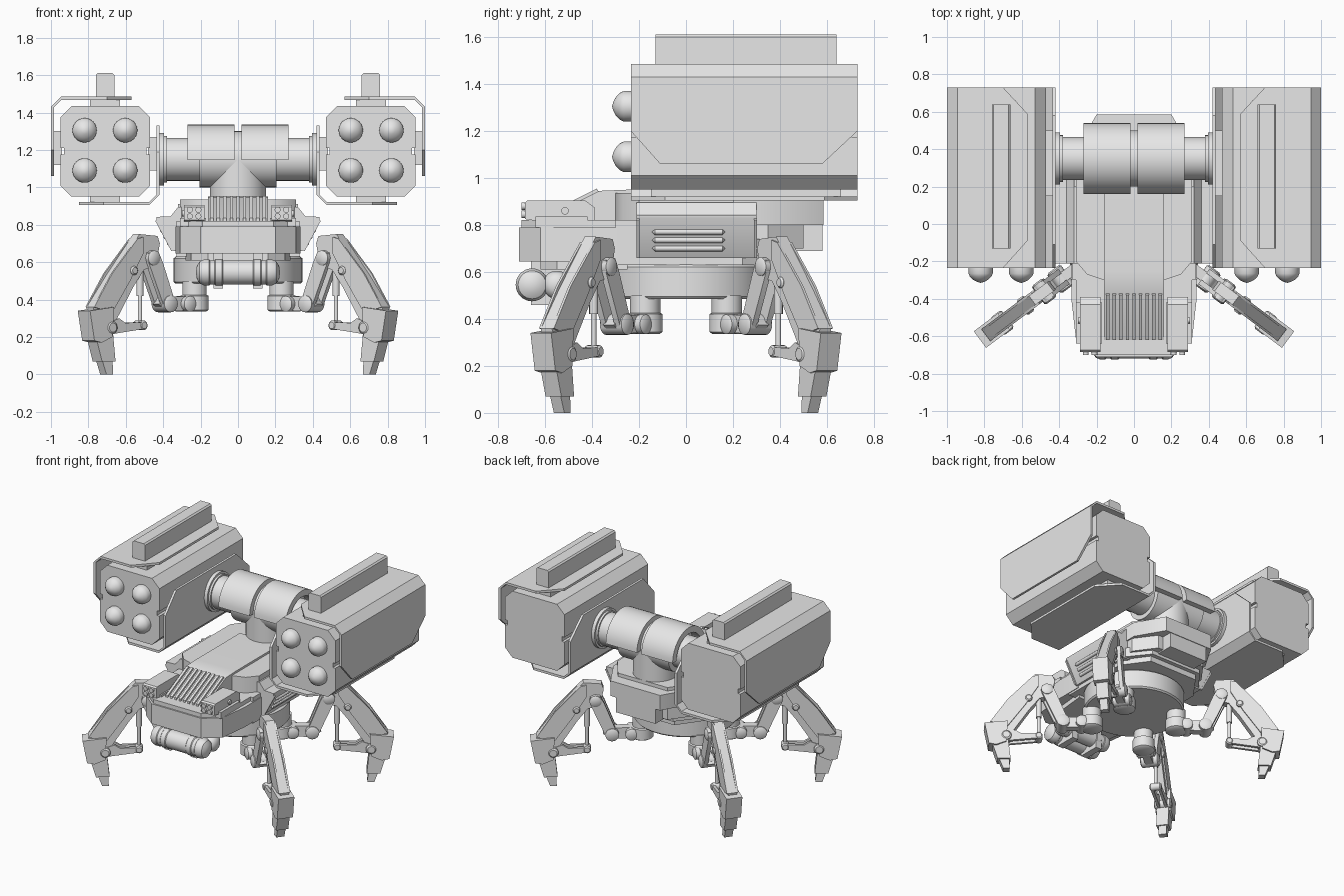
import bpy, bmesh, math
from mathutils import Vector, Matrix

cube = bpy.data.objects.get("Cube")
if cube:
    bpy.data.objects.remove(cube, do_unlink=True)

grey = bpy.data.materials.new("plain grey")
grey.use_nodes = True
grey.diffuse_color = (0.8, 0.8, 0.8, 1)
for node in grey.node_tree.nodes:
    if node.type == 'BSDF_PRINCIPLED':
        node.inputs["Base Color"].default_value = (0.8, 0.8, 0.8, 1)

LEG_TURN = Matrix.Rotation(-math.atan2(0.6, 0.8), 4, 'Z')


def finish(name, bm, mirror="", matrix=None):
    """Turn a bmesh into an object, smooth below 35 degrees, mirrored on the given axes."""
    bmesh.ops.remove_doubles(bm, verts=bm.verts, dist=0.0001)
    bmesh.ops.recalc_face_normals(bm, faces=bm.faces)
    for f in bm.faces:
        f.smooth = True
    for e in bm.edges:
        e.smooth = e.is_manifold and e.calc_face_angle(0) < math.radians(35)
    if matrix:
        bm.transform(matrix)
    me = bpy.data.meshes.new(name)
    bm.to_mesh(me)
    bm.free()
    me.materials.append(grey)
    ob = bpy.data.objects.new(name, me)
    bpy.context.collection.objects.link(ob)
    if mirror:
        mod = ob.modifiers.new("mirror", 'MIRROR')
        mod.use_axis = [a in mirror for a in "xyz"]
        mod.use_mirror_merge = False
    return ob


def prism(name, axis, pts, a, b, mirror="", matrix=None):
    """Extrude a 2D outline along an axis from a to b."""
    place = {"x": lambda p, h: (h, p[0], p[1]),
             "y": lambda p, h: (p[0], h, p[1]),
             "z": lambda p, h: (p[0], p[1], h)}[axis]
    bm = bmesh.new()
    lo = [bm.verts.new(place(p, a)) for p in pts]
    hi = [bm.verts.new(place(p, b)) for p in pts]
    bm.faces.new(lo)
    bm.faces.new(hi)
    n = len(pts)
    for i in range(n):
        bm.faces.new((lo[i], lo[(i + 1) % n], hi[(i + 1) % n], hi[i]))
    return finish(name, bm, mirror, matrix)


def box(name, x, y, z, mirror="", matrix=None):
    return prism(name, "z", [(x[0], y[0]), (x[1], y[0]), (x[1], y[1]), (x[0], y[1])], *z, mirror, matrix)


def lathe(name, profile, start, axis, mirror="", matrix=None, seg=32):
    """Revolve (radius, distance) points around an axis."""
    turn = Matrix.Translation(start) @ Vector(axis).to_track_quat('Z', 'Y').to_matrix().to_4x4()
    bm = bmesh.new()
    rings = []
    for r, h in profile:
        rings.append([bm.verts.new(turn @ Vector((r * math.cos(t), r * math.sin(t), h)))
                      for t in (2 * math.pi * i / seg for i in range(seg))])
    for p, q in zip(rings, rings[1:]):
        for i in range(seg):
            j = (i + 1) % seg
            bm.faces.new((p[i], p[j], q[j], q[i]))
    for ring, (r, h) in ((rings[0], profile[0]), (rings[-1], profile[-1])):
        if r > 0:
            bm.faces.new(ring)
    return finish(name, bm, mirror, matrix)


def rod(name, p, q, r, mirror="", matrix=None, seg=20):
    d = Vector(q) - Vector(p)
    return lathe(name, [(r, 0), (r, d.length)], p, d, mirror, matrix, seg)


def both(half):
    """Complete an outline that is symmetric in x."""
    return half + [(-x, y) for x, y in reversed(half)]


# Launcher pods
F, B = -0.235, 0.73
side = [(0.415, 0.955), (0.47, 1.01), (0.47, 1.175), (0.455, 1.175), (0.455, 1.21),
        (0.47, 1.21), (0.47, 1.385), (0.42, 1.435)]
outline = [(0.53, 0.95), (0.89, 0.95), (0.95, 1.01), (0.95, 1.175), (0.93, 1.175), (0.93, 1.21),
           (0.95, 1.21), (0.95, 1.375), (0.89, 1.435), (0.53, 1.435), (0.47, 1.375), (0.47, 1.21),
           (0.49, 1.21), (0.49, 1.175), (0.47, 1.175), (0.47, 1.01)]
prism("pod_body", "y", outline, F, B, "x")
for x in (0.603, 0.82):
    for z in (1.09, 1.305):
        lathe("missile_nose", [(0.065, 0), (0.065, 0.03), (0.058, 0.045), (0.04, 0.063), (0.02, 0.074), (0, 0.08)],
              (x, F, z), (0, -1, 0), "x")

# Bent armour plates: top and outside, then the same turned over for bottom and inside
middle = Vector((0.71, 0, 1.195))
flip = Matrix.Translation(middle) @ Matrix.Rotation(math.pi, 4, 'Y') @ Matrix.Translation(-middle)
for label, m in (("outer", None), ("inner", flip)):
    prism(label + "_plate_flat", "z", [(0.7, F), (0.945, F), (0.945, B), (0.7, B), (0.57, 0.59), (0.57, -0.09)],
          1.468, 1.485, "x", m)
    prism(label + "_plate_bend", "y", [(0.945, 1.485), (0.945, 1.468), (0.983, 1.43), (1.0, 1.43)], F, B, "x", m)
    prism(label + "_plate_side", "x", [(F, 1.43), (B, 1.43), (B, 1.2), (0.58, 1.06), (-0.11, 1.06), (F, 1.2)],
          0.983, 1.0, "x", m)
    box(label + "_plate_spacer", (0.63, 0.79), (-0.15, 0.66), (1.43, 1.47), "x", m)
    box(label + "_side_spacer", (0.94, 0.985), (0.15, 0.5), (1.12, 1.3), "x", m)
prism("top_rail", "y", [(0.66, 1.48), (0.76, 1.48), (0.76, 1.6), (0.75, 1.61), (0.67, 1.61), (0.66, 1.6)],
      -0.13, 0.64, "x")

# Cross arm, with half shells on top and a pedestal below
AY, AZ = 0.35, 1.15
rod("cross_arm", (-0.43, AY, AZ), (0.43, AY, AZ), 0.115, seg=40)
rod("arm_core", (-0.205, AY, AZ), (0.205, AY, AZ), 0.15, seg=40)
lathe("arm_flange", [(0.125, 0), (0.125, 0.015), (0.14, 0.015), (0.14, 0.045)], (0.38, AY, AZ), (1, 0, 0), "x", seg=40)
arc = [math.pi * i / 20 for i in range(21)]
shell = [(AY + 0.19 * math.cos(t), AZ - 0.005 + 0.19 * math.sin(t)) for t in arc]
shell += [(AY + 0.145 * math.cos(t), AZ - 0.005 + 0.145 * math.sin(t)) for t in reversed(arc)]
prism("arm_shell", "x", shell, 0.018, 0.27, "x")
rod("pedestal", (0, AY, 0.85), (0, AY, AZ), 0.15, seg=40)

# Round base and hull
lathe("base_disc", [(0.335, 0.485), (0.345, 0.495), (0.345, 0.62), (0.32, 0.64), (0.32, 0.68)],
      (0, 0, 0), (0, 0, 1), seg=48)
prism("lower_hull", "z", both([(0.33, -0.3), (0.33, 0.24), (0.2, 0.42)]), 0.63, 0.82)
prism("hull_shoulder", "z", both([(0.16, -0.3), (0.25, -0.27), (0.31, -0.2), (0.31, 0.35), (0.2, 0.5)]), 0.7, 0.935)
prism("rear_hull", "z", both([(0.32, 0.2), (0.32, 0.38), (0.2, 0.585)]), 0.8, 0.91)
prism("rear_band", "z", both([(0.345, 0.22), (0.345, 0.28), (0.21, 0.45)]), 0.67, 0.74)
box("rear_hatch", (-0.16, 0.16), (0.4, 0.58), (0.69, 0.81))
prism("nose", "z", both([(0.2, -0.71), (0.31, -0.62), (0.335, -0.4), (0.335, -0.2)]), 0.645, 0.79)
prism("nose_rim", "z", both([(0.19, -0.7), (0.29, -0.62), (0.31, -0.4), (0.31, -0.2)]), 0.79, 0.82)
prism("nose_skirt", "z", both([(0.16, -0.62), (0.25, -0.55), (0.28, -0.25)]), 0.61, 0.65)
prism("ridge", "x", [(-0.69, 0.7), (-0.69, 0.80), (-0.62, 0.82), (-0.37, 0.945), (-0.25, 0.95),
                     (0.25, 0.95), (0.25, 0.7)], -0.16, 0.16)
for i in range(9):
    x = -0.14 + i * 0.035
    prism("grille_rib", "x", [(-0.62, 0.815), (-0.62, 0.835), (-0.38, 0.955), (-0.37, 0.94)], x - 0.009, x + 0.009)

# Flared side boxes with slats
prism("side_flare", "y", [(0.28, 0.66), (0.345, 0.66), (0.435, 0.83), (0.435, 0.842), (0.36, 0.845),
                          (0.32, 0.895), (0.28, 0.895)], -0.21, 0.3, "x")
for y in (-0.21, 0.29):
    prism("flare_frame", "y", [(0.345, 0.665), (0.357, 0.66), (0.442, 0.82), (0.432, 0.83)], y, y + 0.012, "x")
for z in (0.70, 0.735, 0.77):
    x = 0.347 + (z - 0.66) * 0.53
    lathe("side_slat", [(0, 0), (0.012, 0.012), (0.012, 0.30), (0, 0.312)], (x, -0.145, z), (0, 1, 0), "x", seg=12)

# Twin gun housings beside the grille
prism("gun_housing", "x", [(-0.685, 0.825), (-0.685, 0.895), (-0.675, 0.905), (-0.43, 0.905), (-0.39, 0.875),
                           (-0.39, 0.81), (-0.6, 0.81)], 0.18, 0.29, "x")
box("gun_mount", (0.17, 0.31), (-0.64, -0.42), (0.79, 0.835), "x")
rod("housing_bolt", (0.28, -0.515, 0.86), (0.3, -0.515, 0.86), 0.016, "x")
for x in (0.212, 0.258):
    for z in (0.845, 0.88):
        rod("gun_barrel", (x, -0.66, z), (x, -0.7, z), 0.016, "x")

# Tanks slung under the nose
for y, r in ((-0.655, 0.07), (-0.55, 0.06)):
    lathe("tank_half", [(r * 0.93, 0), (r * 0.93, 0.08), (r, 0.085), (r, 0.12), (r * 0.93, 0.125), (r * 0.93, 0.15),
                        (r, 0.155), (r, 0.18), (r * 0.85, 0.205), (r * 0.5, 0.22), (0, 0.225)],
          (0, y, 0.545), (1, 0, 0), "x")
box("tank_strap", (0.08, 0.13), (-0.66, -0.5), (0.46, 0.655), "x")

# Legs, built along x, turned outward and mirrored to all four corners
def leg(maker, name, *args, **kw):
    maker(name, *args, mirror="xy", matrix=LEG_TURN, **kw)


def pivot(name, r, z, radius, width):
    leg(lathe, name, [(radius * 0.7, 0), (radius, 0.008), (radius, width - 0.008), (radius * 0.7, width)],
        (r, -width / 2, z), (0, 1, 0), seg=20)


def pair(name, pts, inner, outer):
    for a, b in ((inner, outer), (-outer, -inner)):
        leg(prism, name, "y", pts, a, b)


leg(lathe, "hip_post", [(0.06, 0.335), (0.075, 0.345), (0.075, 0.42), (0.065, 0.425), (0.065, 0.5)],
    (0.29, 0, 0), (0, 0, 1))
leg(prism, "hip_link", "y", [(0.29, 0.345), (0.5, 0.335), (0.55, 0.375), (0.5, 0.415), (0.29, 0.42)], -0.028, 0.028)
pivot("hip_pivot", 0.36, 0.377, 0.042, 0.13)
pivot("thigh_pivot", 0.49, 0.377, 0.045, 0.13)
pair("thigh", [(0.45, 0.37), (0.48, 0.335), (0.53, 0.36), (0.635, 0.6), (0.635, 0.65), (0.57, 0.66), (0.54, 0.6)],
     0.022, 0.05)
pivot("knee_pivot", 0.6, 0.622, 0.04, 0.125)
leg(prism, "shin", "y", [(0.56, 0.74), (0.68, 0.75), (0.72, 0.7), (0.86, 0.53), (0.99, 0.36), (0.97, 0.24),
                         (0.87, 0.23), (0.83, 0.3), (0.72, 0.47), (0.65, 0.56), (0.57, 0.58), (0.545, 0.7)], -0.03, 0.03)
pair("shin_cover", [(0.66, 0.735), (0.7, 0.725), (0.87, 0.54), (0.99, 0.36), (0.87, 0.33), (0.75, 0.5), (0.66, 0.65)],
     0.028, 0.04)
pivot("shin_bolt", 0.725, 0.555, 0.024, 0.1)
leg(prism, "foot_cover", "y", [(0.87, 0.36), (1.03, 0.34), (1.0, 0.18), (0.95, 0.17), (0.88, 0.2)], -0.055, 0.055)
leg(prism, "foot", "y", [(0.87, 0.25), (0.98, 0.2), (0.94, 0.07), (0.85, 0.07)], -0.042, 0.042)
leg(prism, "toe", "y", [(0.86, 0.08), (0.93, 0.08), (0.9, 0), (0.855, 0)], -0.028, 0.028)
pivot("ankle_pivot", 0.88, 0.25, 0.035, 0.12)
pair("ankle_link", [(0.64, 0.245), (0.87, 0.215), (0.9, 0.27), (0.82, 0.3), (0.78, 0.275), (0.64, 0.28)], 0.016, 0.036)
pivot("link_pivot", 0.655, 0.262, 0.026, 0.08)
leg(rod, "piston_rod", (0.655, 0, 0.26), (0.655, 0, 0.6), 0.012, seg=12)
leg(rod, "piston_sleeve", (0.655, 0, 0.42), (0.655, 0, 0.6), 0.019, seg=12)
